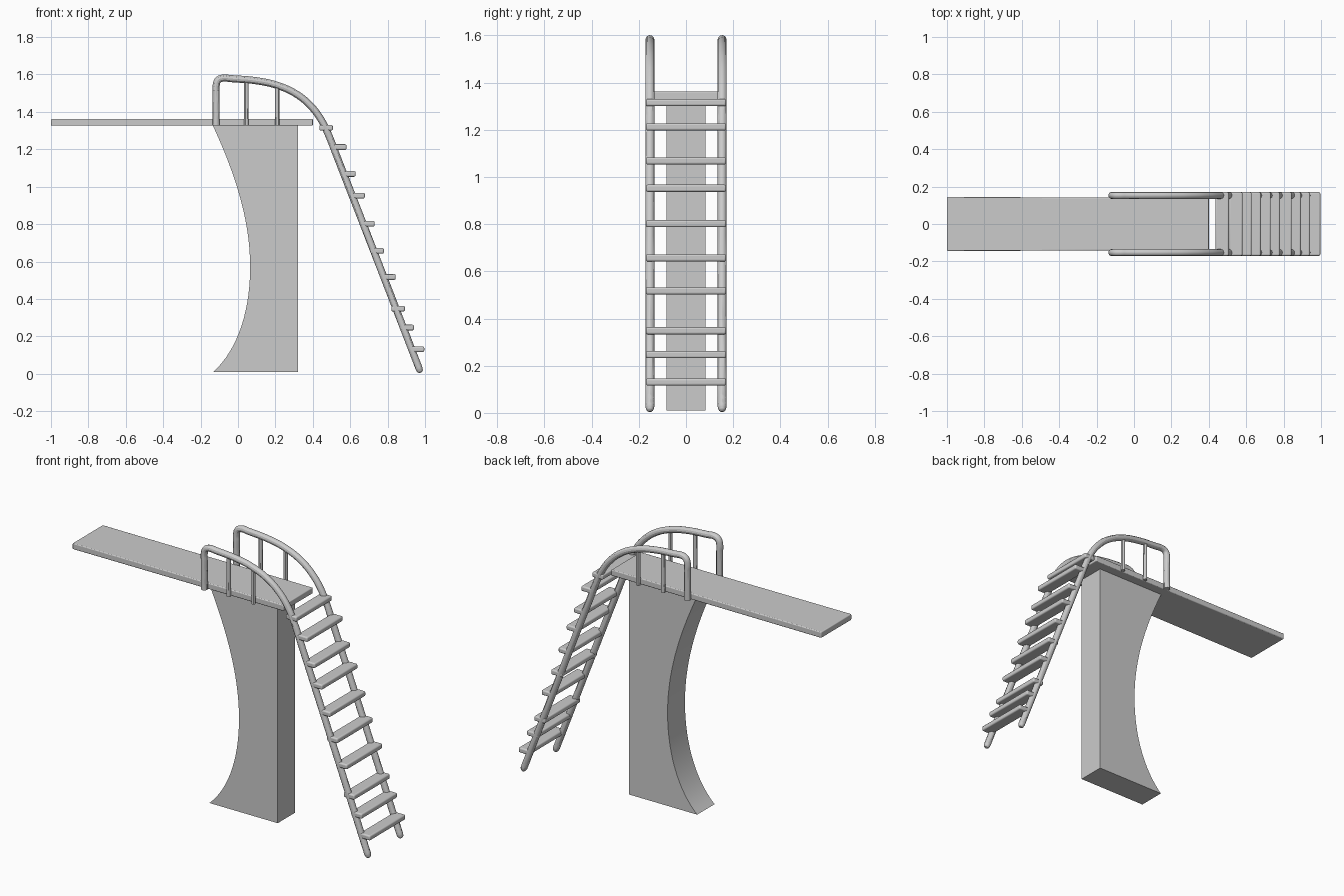
import bpy, bmesh
from mathutils import Vector
from mathutils.geometry import interpolate_bezier

if "Cube" in bpy.data.objects:
    bpy.data.objects.remove(bpy.data.objects["Cube"])


def smooth(ob):
    bpy.ops.object.select_all(action='DESELECT')
    ob.select_set(True)
    bpy.context.view_layer.objects.active = ob
    bpy.ops.object.shade_smooth_by_angle()


def box(name, x0, x1, y0, y1, z0, z1, bevel):
    bpy.ops.mesh.primitive_cube_add(size=1, location=((x0 + x1) / 2, (y0 + y1) / 2, (z0 + z1) / 2))
    ob = bpy.context.object
    ob.name = name
    ob.scale = (x1 - x0, y1 - y0, z1 - z0)
    bpy.ops.object.transform_apply(location=False, rotation=False, scale=True)
    mod = ob.modifiers.new("rounded_edges", 'BEVEL')
    mod.width = bevel
    mod.segments = 3
    smooth(ob)
    return ob


def tube(name, y, points, radius):
    # points are (x, z, radius factor)
    cu = bpy.data.curves.new(name, 'CURVE')
    cu.dimensions = '3D'
    cu.bevel_depth = radius
    cu.bevel_resolution = 4
    cu.resolution_u = 6
    cu.use_fill_caps = True
    sp = cu.splines.new('BEZIER')
    sp.bezier_points.add(len(points) - 1)
    for bp, (x, z, r) in zip(sp.bezier_points, points):
        bp.co = (x, y, z)
        bp.radius = r
        bp.handle_left_type = bp.handle_right_type = 'AUTO'
    ob = bpy.data.objects.new(name, cu)
    bpy.context.collection.objects.link(ob)
    bpy.ops.object.select_all(action='DESELECT')
    ob.select_set(True)
    bpy.context.view_layer.objects.active = ob
    bpy.ops.object.convert(target='MESH')
    smooth(bpy.context.object)


# Pillar with a concave front edge
def arc(*pts):
    return interpolate_bezier(*[Vector((x, 0, z)) for x, z in pts], 16)


waist = arc((-0.135, 1.328), (-0.02, 1.08), (0.065, 0.83), (0.065, 0.57))
waist += arc((0.065, 0.57), (0.065, 0.32), (-0.01, 0.12), (-0.132, 0.01))[1:]
outline = waist + [Vector((0.322, 0, 0.01)), Vector((0.322, 0, 1.328))]
bm = bmesh.new()
face = bm.faces.new([bm.verts.new((p.x, -0.083, p.z)) for p in outline])
ext = bmesh.ops.extrude_face_region(bm, geom=[face])
bmesh.ops.translate(bm, vec=(0, 0.165, 0),
                    verts=[v for v in ext["geom"] if isinstance(v, bmesh.types.BMVert)])
bmesh.ops.recalc_face_normals(bm, faces=bm.faces)
me = bpy.data.meshes.new("pillar")
bm.to_mesh(me)
bm.free()
pillar = bpy.data.objects.new("pillar", me)
bpy.context.collection.objects.link(pillar)
smooth(pillar)

# Diving board, very slightly wider at its tip
board = box("diving_board", -1.0, 0.4, -0.14, 0.14, 1.326, 1.362, 0.005)
for v in board.data.vertices:
    if v.co.x < 0:
        v.co.y *= 1.03

# Handrails running down into ladder rails, with upright posts
rail = [(-0.117, 1.326, 1), (-0.117, 1.50, 1), (-0.117, 1.54, 1), (-0.106, 1.57, 1),
        (-0.078, 1.581, 1), (-0.04, 1.578, 1), (0.10, 1.566, 1), (0.215, 1.54, 1),
        (0.32, 1.49, 1), (0.395, 1.425, 1), (0.445, 1.357, 1), (0.487, 1.27, 1),
        (0.52, 1.185, 1), (0.73, 0.645, 1), (0.95, 0.075, 1),
        (0.969, 0.026, 1), (0.974, 0.013, 0.8), (0.977, 0.006, 0.4)]
for side, y in (("front", -0.153), ("back", 0.153)):
    tube(side + "_rail", y, rail, 0.019)
    for i, (x, top) in enumerate(((0.045, 1.57), (0.21, 1.54))):
        tube(f"{side}_post_{i + 1}", y, [(x, 1.326, 1), (x, top, 1)], 0.012)

# Ladder steps: (outer x edge, top z)
steps = [(0.507, 1.33), (0.58, 1.227), (0.629, 1.083), (0.678, 0.967), (0.731, 0.817),
         (0.78, 0.672), (0.843, 0.532), (0.892, 0.363), (0.941, 0.262), (0.996, 0.146)]
for i, (x, z) in enumerate(steps):
    box(f"ladder_step_{i + 1}", x - 0.072, x, -0.17, 0.17, z - 0.03, z, 0.008)
